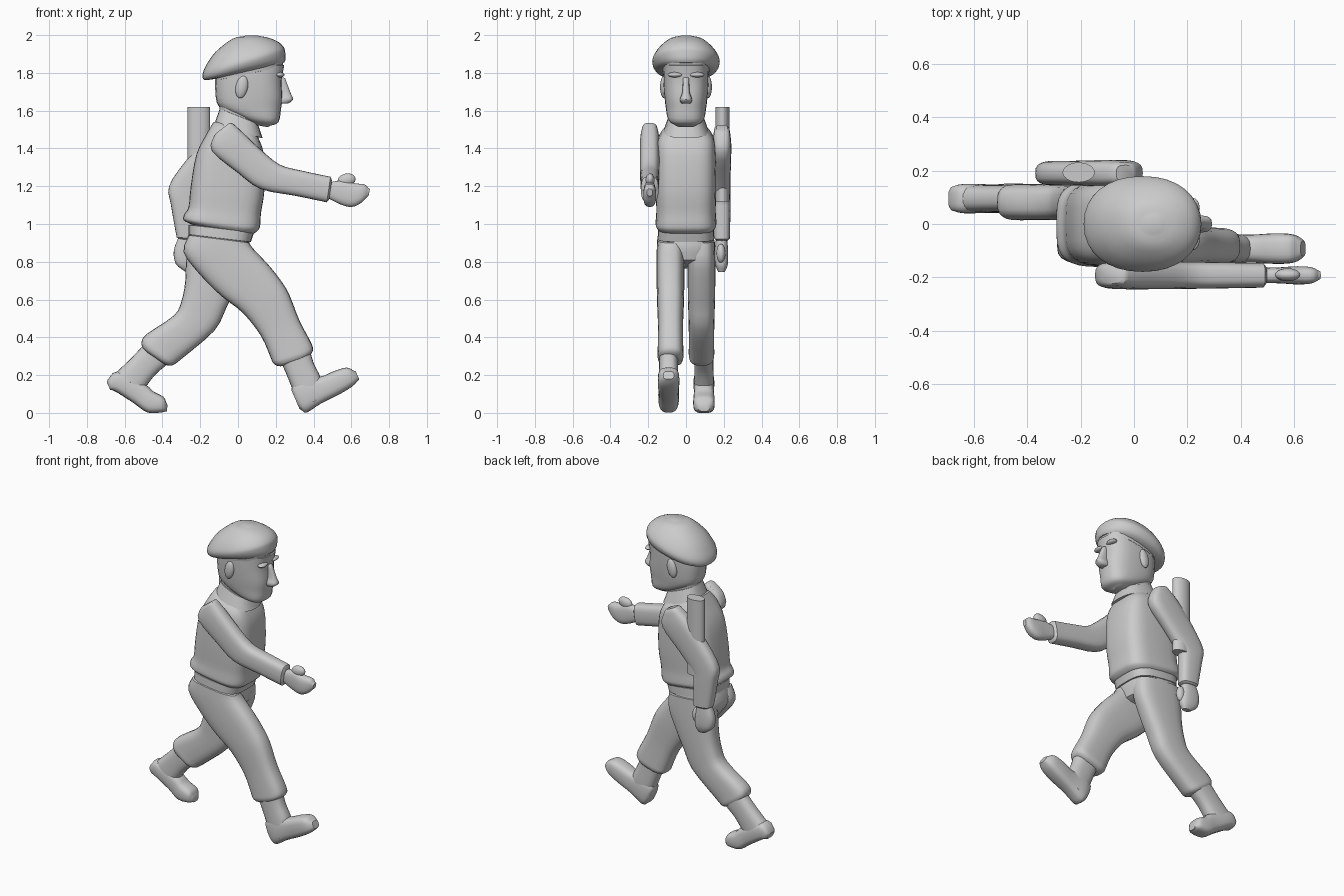
import bpy, bmesh, math
from mathutils import Vector


def finish(ob, angle=40):
    bpy.ops.object.select_all(action='DESELECT')
    ob.select_set(True)
    bpy.context.view_layer.objects.active = ob
    bpy.ops.object.shade_smooth_by_angle(angle=math.radians(angle))


def smooth_rows(rows, k):
    """Catmull-Rom subdivision of the section list."""
    if k < 2:
        return rows
    out = []
    for i in range(len(rows) - 1):
        p = [rows[max(0, i - 1)], rows[i], rows[i + 1], rows[min(len(rows) - 1, i + 2)]]
        for s in range(k):
            t = s / k
            out.append([0.5 * (2 * b + (c - a) * t + (2 * a - 5 * b + 4 * c - d) * t * t
                               + (3 * b - a - 3 * c + d) * t ** 3) for a, b, c, d in zip(*p)])
    return out + [rows[-1]]


def loft(name, rows, y=0.0, n=2.7, k=3, cap=0.01, seg=24):
    """Skin of superellipse rings; row = (ax, az, bx, bz, half width in y)."""
    rings = []
    for ax, az, bx, bz, w in smooth_rows(rows, k):
        a, b = Vector((ax, y, az)), Vector((bx, y, bz))
        rings.append(((a + b) / 2, (b - a) / 2, w))

    def end_cap(r, nxt):
        d = (r[0] - nxt[0]).normalized()
        return (r[0] + d * cap, r[1] * 0.75, r[2] * 0.75)
    rings = [end_cap(rings[0], rings[1])] + rings + [end_cap(rings[-1], rings[-2])]
    bm = bmesh.new()
    loops = []
    for c, u, w in rings:
        loop = []
        for i in range(seg):
            t = 2 * math.pi * i / seg
            cs, sn = math.cos(t), math.sin(t)
            p = math.copysign(abs(cs) ** (2 / n), cs)
            q = math.copysign(abs(sn) ** (2 / n), sn)
            loop.append(bm.verts.new(c + u * p + Vector((0, w * q, 0))))
        loops.append(loop)
    for l0, l1 in zip(loops, loops[1:]):
        for i in range(seg):
            j = (i + 1) % seg
            bm.faces.new((l0[i], l0[j], l1[j], l1[i]))
    bm.faces.new(loops[0])
    bm.faces.new(loops[-1])
    bmesh.ops.recalc_face_normals(bm, faces=bm.faces)
    me = bpy.data.meshes.new(name)
    bm.to_mesh(me)
    bm.free()
    ob = bpy.data.objects.new(name, me)
    bpy.context.collection.objects.link(ob)
    finish(ob)
    return ob


def blob(name, loc, scale, tilt=0.0):
    bpy.ops.mesh.primitive_uv_sphere_add(segments=20, ring_count=12, location=loc,
                                         rotation=(0, tilt, 0))
    ob = bpy.context.object
    ob.name = name
    ob.scale = scale
    finish(ob)


# Head, neck and facial features
loft("head", [(.06, 1.54, .17, 1.52, .065), (0, 1.57, .215, 1.54, .095),
              (-.10, 1.62, .228, 1.61, .107), (-.12, 1.70, .235, 1.67, .115),
              (-.12, 1.78, .232, 1.76, .12), (-.12, 1.84, .245, 1.84, .12)])
loft("neck", [(-.09, 1.5, .11, 1.48, .08), (-.10, 1.63, .09, 1.6, .085)], k=1)
loft("nose", [(.2, 1.775, .25, 1.77, .016), (.2, 1.70, .278, 1.695, .02),
              (.2, 1.665, .292, 1.66, .032), (.2, 1.645, .27, 1.64, .028)], cap=.005, seg=16)
for side, s in (("right", -1), ("left", 1)):
    blob(side + "_ear", (.02, s * .117, 1.725), (.032, .02, .06), .2)
    blob(side + "_brow", (.222, s * .057, 1.79), (.024, .04, .014))

# Beret
loft("beret_band", [(-.12, 1.76, .235, 1.832, .122), (-.12, 1.82, .245, 1.88, .13)], k=1, cap=.003)
loft("beret_crown", [(-.14, 1.765, .245, 1.855, .13), (-.18, 1.763, .252, 1.875, .16),
                     (-.188, 1.79, .25, 1.91, .178), (-.172, 1.835, .243, 1.935, .172),
                     (-.12, 1.91, .215, 1.963, .138), (-.03, 1.98, .165, 1.985, .085),
                     (.03, 1.994, .11, 1.996, .035)], n=2.2, cap=.003, seg=32)

# Jumper, collar and trouser waist
loft("jumper", [(-.25, 1.0, .085, .95, .145), (-.288, 1.02, .11, .97, .16),
                (-.285, 1.05, .118, 1.0, .16), (-.262, 1.09, .122, 1.06, .157),
                (-.25, 1.2, .14, 1.18, .16), (-.22, 1.37, .137, 1.36, .157),
                (-.165, 1.48, .115, 1.44, .145), (-.13, 1.54, .09, 1.49, .10)], n=3.6, seg=32)
loft("collar", [(-.125, 1.53, .13, 1.455, .118), (-.097, 1.61, .105, 1.53, .09)], k=1, cap=.004)
loft("waistband", [(-.262, .995, .085, .955, .148), (-.262, .945, .068, .905, .15)],
     n=3.4, k=1)
loft("trouser_seat", [(-.26, .95, .06, .91, .145), (-.28, .86, .062, .87, .148),
                      (-.22, .77, .05, .81, .11)], n=3)

# Trouser legs
loft("front_leg", [(-.26, .94, .06, .90, .07), (-.288, .85, .08, .87, .073),
                   (-.2, .73, .16, .785, .074), (-.09, .62, .22, .71, .073),
                   (.025, .53, .27, .63, .071), (.12, .41, .325, .49, .066),
                   (.17, .3, .39, .365, .068), (.185, .265, .395, .325, .068),
                   (.205, .25, .375, .3, .06)], y=-.082, n=3)
loft("rear_leg", [(-.26, .92, .05, .9, .07), (-.275, .8, .05, .8, .073),
                  (-.28, .69, -.005, .67, .073), (-.30, .59, -.06, .56, .071),
                  (-.34, .515, -.125, .435, .068), (-.48, .42, -.30, .285, .067),
                  (-.51, .38, -.34, .255, .068), (-.508, .35, -.36, .25, .06)], y=.082, n=3)

# Boots: shaft plus foot
loft("front_boot_shaft", [(.21, .3, .38, .34, .05), (.25, .22, .4, .265, .05),
                          (.30, .1, .44, .18, .053), (.35, .03, .45, .09, .05)], y=-.092)
loft("front_boot_foot", [(.34, .012, .285, .14, .045), (.365, .002, .33, .19, .055),
                         (.44, .05, .43, .19, .052), (.54, .1, .51, .222, .057),
                         (.605, .14, .575, .24, .054), (.635, .17, .61, .225, .038)], y=-.092, n=3)
loft("rear_boot_shaft", [(-.5, .36, -.37, .26, .05), (-.57, .285, -.44, .2, .05),
                         (-.65, .21, -.5, .12, .052)], y=.095)
loft("rear_boot_foot", [(-.665, .12, -.69, .175, .045), (-.635, .105, -.635, .22, .055),
                        (-.55, .05, -.49, .15, .053), (-.48, .002, -.45, .115, .057),
                        (-.41, .002, -.395, .085, .054), (-.385, .008, -.38, .055, .038)],
     y=.095, n=3)

# Forward arm and hand
loft("forward_arm", [(-.13, 1.46, -.03, 1.535, .04), (-.138, 1.385, .02, 1.49, .051),
                     (0, 1.27, .12, 1.395, .052), (.12, 1.185, .22, 1.315, .051),
                     (.3, 1.15, .325, 1.285, .049), (.47, 1.115, .49, 1.25, .046)],
     y=-.192, n=3)
loft("forward_hand", [(.47, 1.14, .48, 1.22, .028), (.54, 1.105, .55, 1.23, .03),
                      (.6, 1.09, .62, 1.215, .034), (.65, 1.11, .67, 1.21, .031),
                      (.68, 1.14, .69, 1.19, .02)], y=-.192)
blob("forward_thumb", (.575, -.19, 1.233), (.048, .024, .034), -.2)

# Trailing arm and hand
loft("trailing_arm", [(-.08, 1.52, .01, 1.48, .04), (-.16, 1.46, .03, 1.38, .05),
                      (-.28, 1.33, -.09, 1.25, .047), (-.365, 1.2, -.19, 1.14, .046),
                      (-.355, 1.1, -.2, 1.07, .046), (-.325, .93, -.2, .92, .042)],
     y=.19, n=3)
loft("trailing_hand", [(-.31, .94, -.22, .93, .028), (-.34, .86, -.21, .86, .035),
                       (-.33, .79, -.205, .79, .034), (-.29, .755, -.22, .755, .022)], y=.188)
blob("trailing_thumb", (-.21, .185, .845), (.03, .024, .05))

# Upright tube tucked behind the shoulder
bpy.ops.mesh.primitive_cylinder_add(vertices=32, radius=1, depth=.5, location=(-.207, .193, 1.37))
tube = bpy.context.object
tube.name = "carried_tube"
tube.scale = (.06, .037, 1)
finish(tube)
